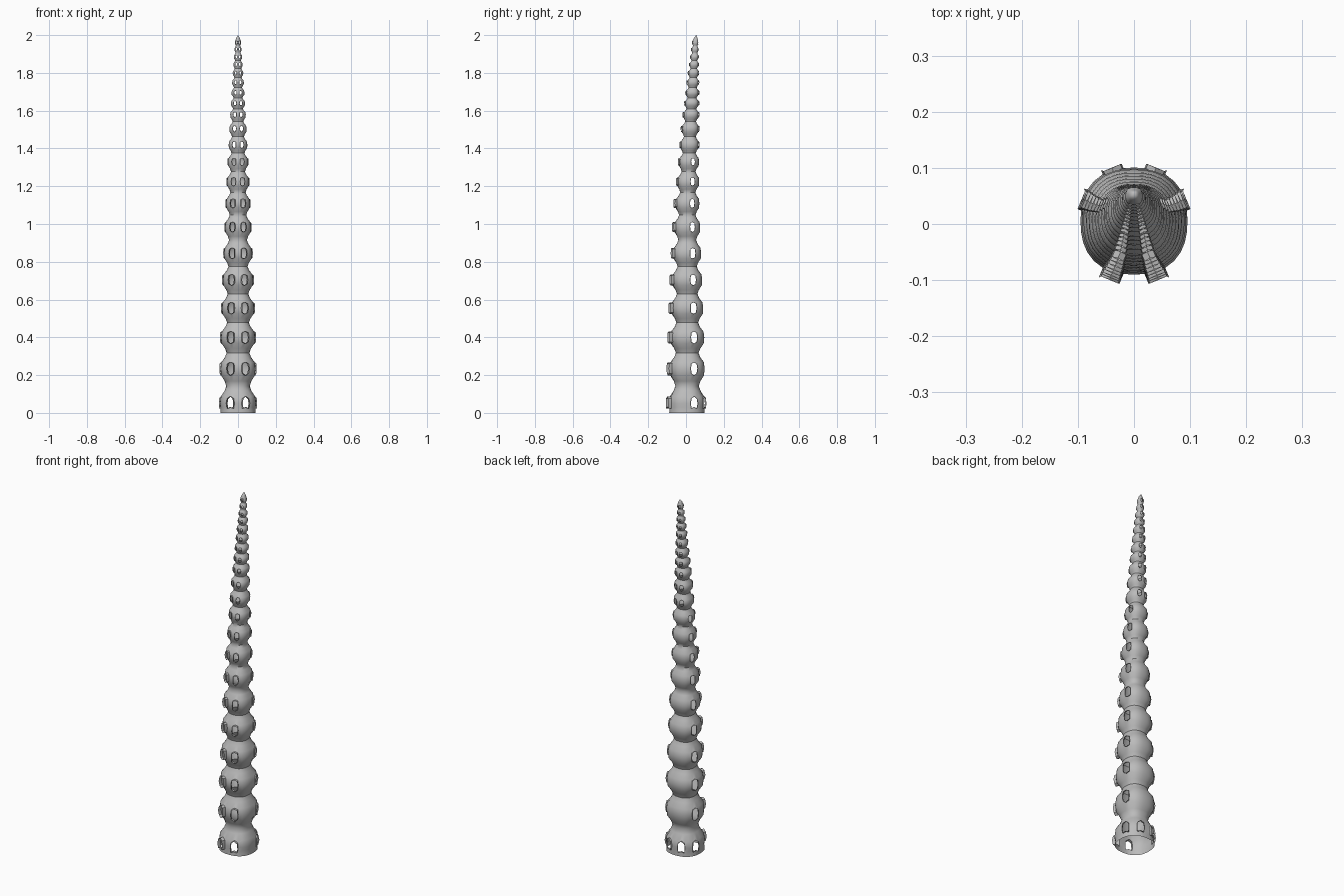
import bpy, bmesh, math
from mathutils import Vector

cube = bpy.data.objects.get("Cube")
if cube:
    bpy.data.objects.remove(cube, do_unlink=True)

SIDES = 32
BULGES = [0.05, 0.235, 0.4, 0.555, 0.705, 0.845, 0.985, 1.11, 1.225, 1.33, 1.42,
          1.505, 1.58, 1.64, 1.695, 1.75, 1.8, 1.845, 1.885, 1.925, 1.96]
# height, bulge radius, centre offset towards the back
TAPER = [(0, .096, .005), (.4, .09, .007), (.7, .08, .006), (1.1, .064, .007),
         (1.5, .046, .022), (1.8, .028, .04), (2, .013, .052)]


def taper(z):
    for (z0, r0, c0), (z1, r1, c1) in zip(TAPER, TAPER[1:]):
        if z <= z1:
            t = (z - z0) / (z1 - z0)
            return r0 + t * (r1 - r0), c0 + t * (c1 - c0)
    return TAPER[-1][1:]


def ring_point(z, swell, i):
    """Point on a slightly squared ring; index 0 faces the front."""
    r, c = taper(z)
    r *= 0.66 + 0.34 * swell
    a = math.tau * i / SIDES
    s, k = math.sin(a), -math.cos(a)
    square = (abs(s) ** 2.4 + abs(k) ** 2.4) ** (-1 / 2.4)
    return Vector((r * square * s, c + r * square * k, z))


# Rows of rings: a neck, then five rows over each bulge
rows, middles = [], []
for n, mid in enumerate(BULGES):
    low = (BULGES[n - 1] + mid) / 2 if n else 0.0
    high = (mid + BULGES[n + 1]) / 2 if n + 1 < len(BULGES) else 1.985
    if n:
        rows.append((low, 0.0))
        rows.append((mid + (low - mid) * 0.72, 0.28))
    else:
        rows.append((0.0, 0.93))
    rows.append((mid + (low - mid) * 0.4, 0.88))
    middles.append(len(rows))
    rows.append((mid, 1.0))
    rows.append((mid + (high - mid) * 0.4, 0.88))
    rows.append((mid + (high - mid) * 0.72, 0.28))
rows.append((1.985, 0.0))

bm = bmesh.new()
grid = [[bm.verts.new(ring_point(z, s, i)) for i in range(SIDES)] for z, s in rows]
for lower, upper in zip(grid, grid[1:]):
    for i in range(SIDES):
        j = (i + 1) % SIDES
        bm.faces.new((lower[i], lower[j], upper[j], upper[i]))


def open_hole(row, col, reach):
    """Cut an eight-sided opening and draw its rim outwards into a lip."""
    z = rows[row][0]
    r, c = taper(z)
    middle = grid[row][col % SIDES]
    centre = middle.co.copy()
    a = math.tau * col / SIDES
    out = Vector((math.sin(a), -math.cos(a), 0))
    across = Vector((math.cos(a), math.sin(a), 0))
    steps = [(-1, -1), (-1, 0), (-1, 1), (0, 1), (1, 1), (1, 0), (1, -1), (0, -1)]
    rim = [grid[row + dz][(col + dc) % SIDES] for dz, dc in steps]
    half_h = min(abs(rows[row + 1][0] - z), 0.032)
    for v, (dz, dc) in zip(rim, steps):
        if dz and dc:
            # pull the corners in to round the opening
            goal = centre + across * dc * r * 0.17
            v.co.x, v.co.y = goal.x - out.x * r * .04, goal.y - out.y * r * .04
            v.co.z = z + dz * half_h * 0.8
    bm.verts.remove(middle)
    lip = [bm.verts.new(v.co + out * r * reach) for v in rim]
    for k in range(8):
        m = (k + 1) % 8
        bm.faces.new((rim[k], rim[m], lip[m], lip[k]))


for n, row in enumerate(middles):
    z = BULGES[n]
    for side in (1, -1):
        # front pair on every bulge
        open_hole(row, side * 2, 0.2 if z < 1.2 else 0.12)
        # side pair on the larger bulges
        if z < 1.38:
            open_hole(row, side * 10, 0.07)
        # back pair at the foot and towards the tip
        if z < 0.1 or z > 1.38:
            open_hole(row, side * 14, 0.09)

# Small closed tip
tip = bm.verts.new((0, 0.054, 2.0))
for i in range(SIDES):
    bm.faces.new((grid[-1][i], grid[-1][(i + 1) % SIDES], tip))
bmesh.ops.recalc_face_normals(bm, faces=bm.faces)

mesh = bpy.data.meshes.new("tapered_stalk")
bm.to_mesh(mesh)
bm.free()
stalk = bpy.data.objects.new("tapered_stalk", mesh)
bpy.context.collection.objects.link(stalk)

grey = bpy.data.materials.new("plain_grey")
grey.use_nodes = True
colour = (0.5, 0.5, 0.5, 1)
grey.diffuse_color = colour
grey.node_tree.nodes["Principled BSDF"].inputs["Base Color"].default_value = colour
mesh.materials.append(grey)

bpy.context.view_layer.objects.active = stalk
stalk.select_set(True)
bpy.ops.object.shade_smooth_by_angle(angle=math.radians(40))
